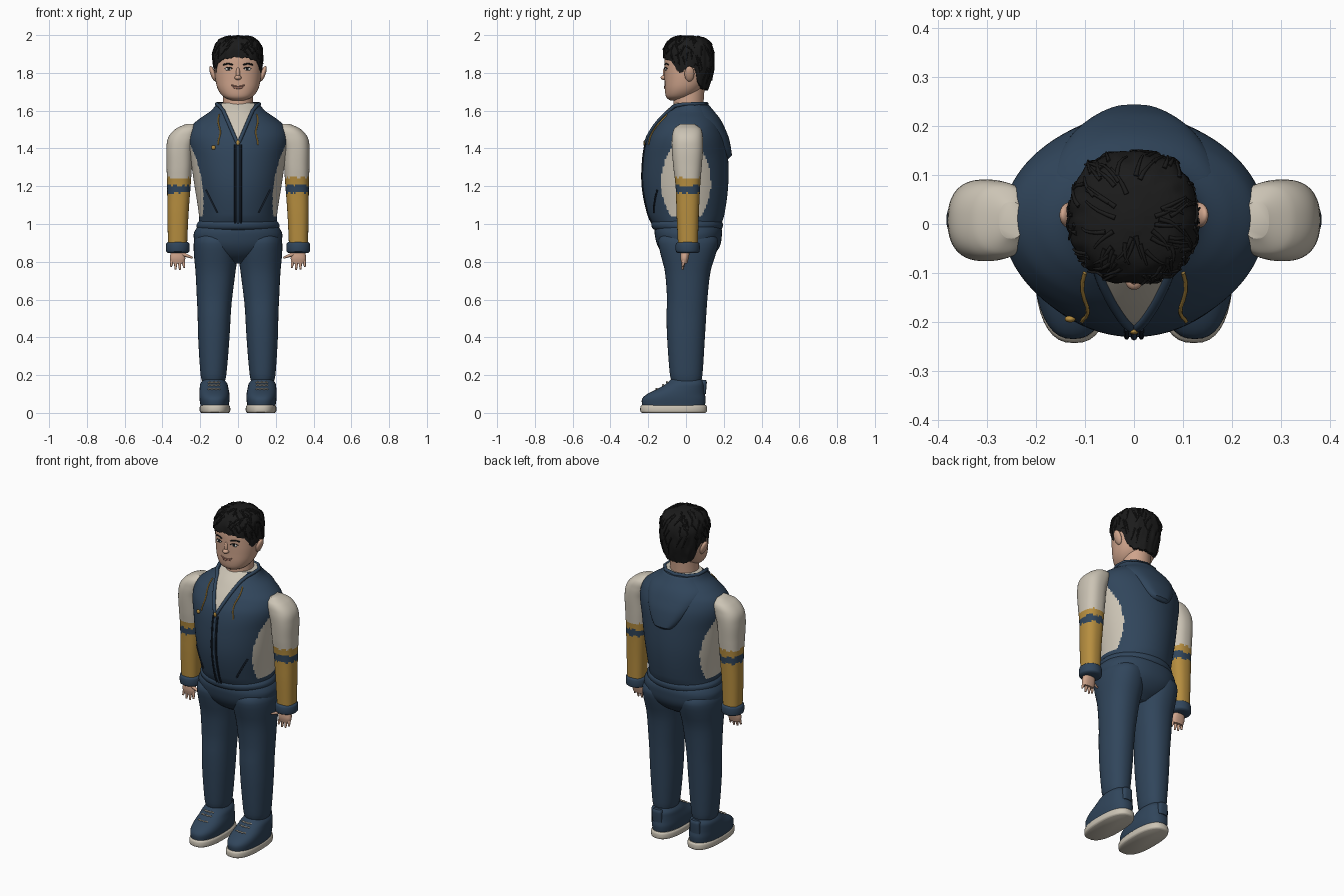
import bpy, bmesh, math, random
from mathutils import Matrix, Vector, noise

if "Cube" in bpy.data.objects:
    bpy.data.objects.remove(bpy.data.objects["Cube"])
random.seed(4)


def material(name, *rgb):
    m = bpy.data.materials.new(name)
    m.use_nodes = True
    m.diffuse_color = (*rgb, 1)
    shader = m.node_tree.nodes["Principled BSDF"]
    shader.inputs["Base Color"].default_value = (*rgb, 1)
    shader.inputs["Roughness"].default_value = 0.8
    return m


navy = material("navy cloth", 0.03, 0.06, 0.105)
dark = material("dark trim", 0.008, 0.014, 0.025)
cream = material("cream cloth", 0.6, 0.55, 0.46)
mustard = material("mustard cloth", 0.47, 0.27, 0.05)
skin = material("skin", 0.62, 0.37, 0.26)
lip = material("lip", 0.4, 0.19, 0.14)
black = material("black hair", 0.011, 0.011, 0.011)
white = material("eye white", 0.75, 0.75, 0.72)


def finish(name, verts, faces, mats, rule=None, angle=40):
    """Turn points and faces into a smooth object, coloured by a rule."""
    me = bpy.data.meshes.new(name)
    me.from_pydata(verts, [], faces)
    for m in mats:
        me.materials.append(m)
    if rule:
        for p in me.polygons:
            p.material_index = rule(p.center)
    bm = bmesh.new()
    bm.from_mesh(me)
    bmesh.ops.recalc_face_normals(bm, faces=bm.faces)
    bm.to_mesh(me)
    bm.free()
    me.shade_smooth()
    me.set_sharp_from_angle(angle=math.radians(angle))
    ob = bpy.data.objects.new(name, me)
    bpy.context.collection.objects.link(ob)
    return ob


def sample(sec, key):
    """Smoothly interpolate a table whose first column is the key."""
    last = len(sec) - 1
    i = max(0, min(last - 1, sum(s[0] <= key for s in sec) - 1))
    a, b = sec[i], sec[i + 1]
    h = b[0] - a[0]
    t = max(0, min(1, (key - a[0]) / h))

    def slope(k, c):
        p, q = sec[max(k - 1, 0)], sec[min(k + 1, last)]
        return (q[c] - p[c]) / (q[0] - p[0]) * h
    return [(1 + 2 * t) * (1 - t) ** 2 * a[c] + t * (1 - t) ** 2 * slope(i, c)
            + t * t * (3 - 2 * t) * b[c] + t * t * (t - 1) * slope(i + 1, c)
            for c in range(1, len(a))]


def ring_point(sec, ang, z, n, side=1, grow=1):
    cx, rx, front, back = sample(sec, z)
    c, s = math.cos(ang), math.sin(ang)
    x = rx * math.copysign(abs(c) ** (2 / n), c)
    y = (back - front) / 2 * math.copysign(abs(s) ** (2 / n), s)
    return Vector((cx * side + x * grow, (front + back) / 2 + y * grow, z))


def skin_rings(rows, seg):
    faces = [(r * seg + i, r * seg + (i + 1) % seg, (r + 1) * seg + (i + 1) % seg, (r + 1) * seg + i)
             for r in range(rows - 1) for i in range(seg)]
    return faces + [tuple(range(seg)), tuple(range((rows - 1) * seg, rows * seg))]


def loft(name, sec, mats, rule=None, n=2, side=1, seg=40, rows=28):
    """Rows of (height, centre x, half width, front y, back y)."""
    lo, hi = sec[0][0], sec[-1][0]
    verts = []
    for r in range(rows):
        z = lo + (hi - lo) * (1 - math.cos(math.pi * r / (rows - 1))) / 2
        verts += [ring_point(sec, math.tau * i / seg, z, n, side) for i in range(seg)]
    return finish(name, verts, skin_rings(rows, seg), mats, rule)


def surface_y(sec, x, z, back=False, n=2):
    _, rx, f, b = sample(sec, z)
    d = (b - f) / 2 * max(0, 1 - abs(x / rx) ** n) ** (1 / n)
    return (f + b) / 2 + (d if back else -d)


def tube(name, paths, r, mat, taper=False, closed=False):
    cu = bpy.data.curves.new(name, "CURVE")
    cu.dimensions = "3D"
    cu.bevel_depth, cu.bevel_resolution, cu.use_fill_caps = r, 2, True
    cu.materials.append(mat)
    for path in paths:
        sp = cu.splines.new("POLY")
        sp.points.add(len(path) - 1)
        sp.use_cyclic_u, sp.use_smooth = closed, True
        for i, p in enumerate(path):
            sp.points[i].co = (*p, 1)
            sp.points[i].radius = 1 - 0.75 * i / len(path) if taper else 1
    ob = bpy.data.objects.new(name, cu)
    bpy.context.collection.objects.link(ob)


def ball(name, loc, size, mat, tilt=0):
    bm = bmesh.new()
    mtx = Matrix.Translation(loc) @ Matrix.Rotation(tilt, 4, "Y") @ Matrix.Diagonal((*size, 1))
    bmesh.ops.create_uvsphere(bm, u_segments=24, v_segments=14, radius=1, matrix=mtx)
    me = bpy.data.meshes.new(name)
    bm.to_mesh(me)
    bm.free()
    me.materials.append(mat)
    me.shade_smooth()
    bpy.context.collection.objects.link(bpy.data.objects.new(name, me))


# Sleeveless jacket with cream side panels and an open neck
body = [(0.98, 0, 0.205, -0.165, 0.18), (1.05, 0, 0.207, -0.198, 0.203), (1.2, 0, 0.23, -0.228, 0.223),
        (1.35, 0, 0.252, -0.225, 0.223), (1.45, 0, 0.268, -0.205, 0.212), (1.515, 0, 0.25, -0.17, 0.19),
        (1.56, 0, 0.2, -0.138, 0.168), (1.6, 0, 0.142, -0.105, 0.138), (1.64, 0, 0.112, -0.06, 0.108)]
NECK = 1.42


def jacket_colour(c):
    if c.z > 1.639 or (c.y < 0 and abs(c.x) < min((c.z - NECK) * 0.43, 0.085)):
        return 1
    panel = 1.04 < c.z < 1.46 and abs(c.y) < 0.132 - 1.6 * (c.z - 1.22) ** 2
    return int(panel and abs(c.x) > 0.1)


loft("jacket", body, [navy, cream], jacket_colour, seg=144, rows=110)
loft("jacket_hem", [(0.968, 0, 0.205, -0.165, 0.182), (0.978, 0, 0.217, -0.178, 0.192),
                    (1.0, 0, 0.218, -0.184, 0.195), (1.015, 0, 0.206, -0.178, 0.188)], [navy], rows=12, seg=64)


def on_front(x, z, lift=0.001):
    return (x, surface_y(body, x, z) - lift, z)


# Collar edge follows the neck opening and wraps around the back
half = [on_front((z - NECK) * 0.43, z) for z in [NECK + 0.02 * k for k in range(10)]]
half += [(0.098, -0.06, 1.625), (0.113, -0.01, 1.635), (0.11, 0.045, 1.635), (0.07, 0.092, 1.635), (0, 0.11, 1.635)]
tube("collar_edge", [half + [(-x, y, z) for x, y, z in half[-2:0:-1]]], 0.01, navy, closed=True)

# Hood lying on the back
verts, W, H = [], 28, 30
for j in range(H + 1):
    f = j / H
    z = 1.345 + 0.285 * f
    w = min(0.02 + 0.15 * math.sqrt(min(1, f * 1.25)), 0.88 * sample(body, z)[1])
    for i in range(W + 1):
        t = 2 * i / W - 1
        puff = 0.026 * (1 - t ** 6) * min(1, f * 12 + 0.2) * (1 - 0.6 * f) - 0.004
        verts.append((t * w, surface_y(body, t * w, z, True) + puff, z))
quads = [(a, a + 1, a + W + 2, a + W + 1) for j in range(H) for a in range(j * (W + 1), j * (W + 1) + W)]
hood = finish("hood", verts, quads, [navy])
hood.modifiers.new("thickness", "SOLIDIFY").thickness = 0.006

# Zip, pockets and drawstrings
zs = [0.985 + 0.0218 * k for k in range(21)]
tube("zip_edges", [[on_front(s * 0.015, z) for z in zs] for s in (1, -1)], 0.005, dark)
tube("zip_strip", [[on_front(0, z, 0) for z in zs]], 0.007, navy)
ball("zip_pull", on_front(0, NECK + 0.01, 0.008), (0.009, 0.006, 0.014), mustard)
for s, word in ((1, "left"), (-1, "right")):
    tube(word + "_pocket", [[on_front(s * (0.17 - 0.06 * k / 6), 1.18 - 0.02 * k) for k in range(7)]], 0.005, dark)
    cord = [on_front(s * (0.1 + 0.006 * math.sin(k)), 1.58 - 0.02 * k, 0.003) for k in range(9)]
    tube(word + "_drawstring", [cord], 0.004, mustard)
ball("drawstring_bead", on_front(-0.13, 1.405, 0.005), (0.011, 0.007, 0.012), mustard)

# Trousers
loft("trouser_seat", [(0.79, 0, 0.06, -0.05, 0.08), (0.83, 0, 0.15, -0.11, 0.14), (0.88, 0, 0.217, -0.148, 0.178),
                      (0.94, 0, 0.235, -0.165, 0.19), (0.975, 0, 0.222, -0.165, 0.188),
                      (1.0, 0, 0.2, -0.15, 0.17)], [navy], n=2.2, seg=64)
leg = [(0.165, 0.13, 0.06, -0.075, 0.08), (0.2, 0.13, 0.068, -0.085, 0.087), (0.4, 0.128, 0.083, -0.1, 0.1),
       (0.53, 0.126, 0.088, -0.103, 0.108), (0.59, 0.125, 0.092, -0.1, 0.112), (0.75, 0.119, 0.106, -0.112, 0.13),
       (0.85, 0.117, 0.117, -0.137, 0.16), (0.92, 0.117, 0.113, -0.145, 0.17), (0.96, 0.11, 0.09, -0.11, 0.13)]

# Shoes
sole = [(0, 0.122, 0.073, -0.232, 0.102), (0.006, 0.122, 0.08, -0.241, 0.11),
        (0.034, 0.122, 0.08, -0.241, 0.11), (0.042, 0.122, 0.074, -0.234, 0.103)]
upper = [(0.035, 0.124, 0.074, -0.232, 0.1), (0.075, 0.124, 0.08, -0.232, 0.104), (0.1, 0.125, 0.08, -0.205, 0.1),
         (0.13, 0.127, 0.076, -0.145, 0.098), (0.155, 0.128, 0.071, -0.105, 0.096), (0.178, 0.129, 0.055, -0.08, 0.085)]

# Sleeves and hands
arm = [(0.88, 0.32, 0.05, -0.042, 0.062), (1.05, 0.318, 0.056, -0.05, 0.068), (1.2, 0.313, 0.062, -0.055, 0.075),
       (1.3, 0.311, 0.067, -0.067, 0.083), (1.4, 0.308, 0.071, -0.075, 0.09), (1.46, 0.292, 0.076, -0.074, 0.089),
       (1.505, 0.268, 0.06, -0.062, 0.078), (1.53, 0.25, 0.025, -0.03, 0.045)]
cuff = [(0.846, 0.319, 0.05, -0.04, 0.06), (0.853, 0.319, 0.061, -0.053, 0.071),
        (0.897, 0.319, 0.061, -0.053, 0.071), (0.906, 0.319, 0.05, -0.04, 0.06)]
palm = [(0.79, 0.32, 0.034, -0.024, 0.006), (0.82, 0.32, 0.041, -0.03, 0.014), (0.87, 0.32, 0.03, -0.026, 0.024)]


def sleeve_colour(c):
    z = c.z + 0.014 * noise.noise(c * 45)
    return 0 if z > 1.245 else 2 if 1.165 < z < 1.205 else 1


for s, word in ((1, "left_"), (-1, "right_")):
    loft(word + "trouser_leg", leg, [navy], side=s, n=2.2)
    loft(word + "shoe_sole", sole, [cream], side=s, n=2.5, rows=14)
    loft(word + "shoe_upper", upper, [navy], side=s, n=2.4)
    loft(word + "heel_tab", [(0.1, 0.127, 0.03, 0.07, 0.105), (0.165, 0.127, 0.03, 0.07, 0.11),
                             (0.175, 0.127, 0.022, 0.075, 0.104)], [navy], side=s, n=3, rows=10)
    laces = [[(s * 0.127 + 0.032 * (k / 3 - 1), surface_y(upper, 0.03 * (k / 3 - 1), z, n=2.4) - 0.003,
               z + 0.004 * (k % 2)) for k in range(7)] for z in (0.125, 0.145, 0.16)]
    tube(word + "laces", laces, 0.004, cream)
    loft(word + "sleeve", arm, [cream, mustard, navy], sleeve_colour, side=s, n=2.4, seg=56, rows=100)
    loft(word + "cuff", cuff, [navy], side=s, rows=14)
    loft(word + "palm", palm, [skin], side=s, n=2.4, rows=16)
    fingers = []
    for k in range(4):
        x, drop = 0.291 + 0.019 * k, (0.042, 0.052, 0.05, 0.036)[k]
        fingers.append([(s * (x + 0.003 * j * (k - 1.5) / 2), -0.01 - 0.003 * j, 0.81 - drop * j / 3) for j in range(4)])
    fingers.append([(s * (0.295 - 0.018 * j), -0.015 - 0.003 * j, 0.842 - 0.007 * j) for j in range(4)])
    tube(word + "fingers", fingers, 0.0115, skin, taper=True)

# Neck and head
loft("neck", [(1.55, 0, 0.085, -0.07, 0.095), (1.62, 0, 0.08, -0.068, 0.092), (1.74, 0, 0.078, -0.06, 0.1)], [skin], rows=10)
head = [(1.655, 0, 0.035, -0.085, -0.01), (1.67, 0, 0.073, -0.104, 0.03), (1.71, 0, 0.105, -0.112, 0.08),
        (1.76, 0, 0.119, -0.113, 0.11), (1.82, 0, 0.124, -0.114, 0.125), (1.9, 0, 0.12, -0.108, 0.128),
        (1.96, 0, 0.085, -0.07, 0.09), (1.98, 0, 0.04, -0.03, 0.05)]
loft("head", head, [skin], n=2.2, seg=56)


def on_face(x, z, lift=0):
    return (x, surface_y(head, x, z, n=2.2) - lift, z)


ball("nose_tip", (0, -0.115, 1.775), (0.018, 0.019, 0.013), skin)
ball("nose_bridge", (0, -0.11, 1.797), (0.011, 0.013, 0.034), skin)
for s, word in ((1, "left_"), (-1, "right_")):
    ball(word + "ear", (s * 0.132, 0.018, 1.795), (0.014, 0.026, 0.043), skin, s * 0.35)
    ball(word + "eye", on_face(s * 0.05, 1.82), (0.019, 0.006, 0.008), white)
    ball(word + "iris", on_face(s * 0.05, 1.821, 0.003), (0.008, 0.005, 0.007), black)
    steps = [k / 4 - 1 for k in range(9)]
    tube(word + "lash", [[on_face(s * 0.05 + 0.021 * t, 1.829 - 0.007 * t * t, 0.003) for t in steps]], 0.0025, black)
    tube(word + "brow", [[on_face(s * 0.053 + 0.025 * t, 1.848 - 0.006 * t * t) for t in steps]], 0.004, black)
tube("mouth", [[on_face(0.036 * t, 1.728 + 0.008 * t * t) for t in steps]], 0.0035, lip)
tube("lower_lip", [[on_face(0.024 * t, 1.72 + 0.006 * t * t, -0.002) for t in steps]], 0.006, lip)

# Short hair cap with an uneven hairline and loose locks
hair = [(1.7, 0, 0.098, -0.1, 0.115), (1.78, 0, 0.12, -0.115, 0.138), (1.85, 0, 0.13, -0.121, 0.149),
        (1.92, 0, 0.13, -0.121, 0.146), (1.965, 0, 0.11, -0.1, 0.122), (1.988, 0, 0.075, -0.066, 0.085),
        (1.998, 0, 0.02, -0.015, 0.03)]
hairline = [(-1, 1.882), (-0.75, 1.866), (-0.55, 1.845), (-0.32, 1.792), (-0.1, 1.82),
            (0.2, 1.822), (0.4, 1.75), (0.7, 1.718), (1, 1.712)]


def hair_point(ang, t, grow=1):
    low = sample(hairline, math.sin(ang))[0] + 0.006 * math.sin(ang * 23) * math.cos(ang * 9)
    z = low + (1.998 - low) * math.sin(t * math.pi / 2)
    p = ring_point(hair, ang, z, 2.25)
    rough = 1 + 0.05 * noise.noise(Vector((p.x * 45, p.y * 45, p.z * 14)))
    return ring_point(hair, ang, z, 2.25, grow=grow * rough)


SEG, ROWS = 96, 28
verts = [hair_point(math.tau * i / SEG, max(0, r - 1) / (ROWS - 2), 0.88 if r == 0 else 1)
         for r in range(ROWS) for i in range(SEG)]
finish("hair", verts, skin_rings(ROWS, SEG), [black], angle=30)
locks = []
for _ in range(110):
    a, t, turn = random.uniform(0, math.tau), random.uniform(0.2, 0.9), random.uniform(-0.07, 0.07)
    locks.append([hair_point(a + turn * k, t - 0.045 * k, 0.99 + 0.008 * k) for k in range(5)])
tube("hair_locks", locks, 0.005, black, taper=True)
